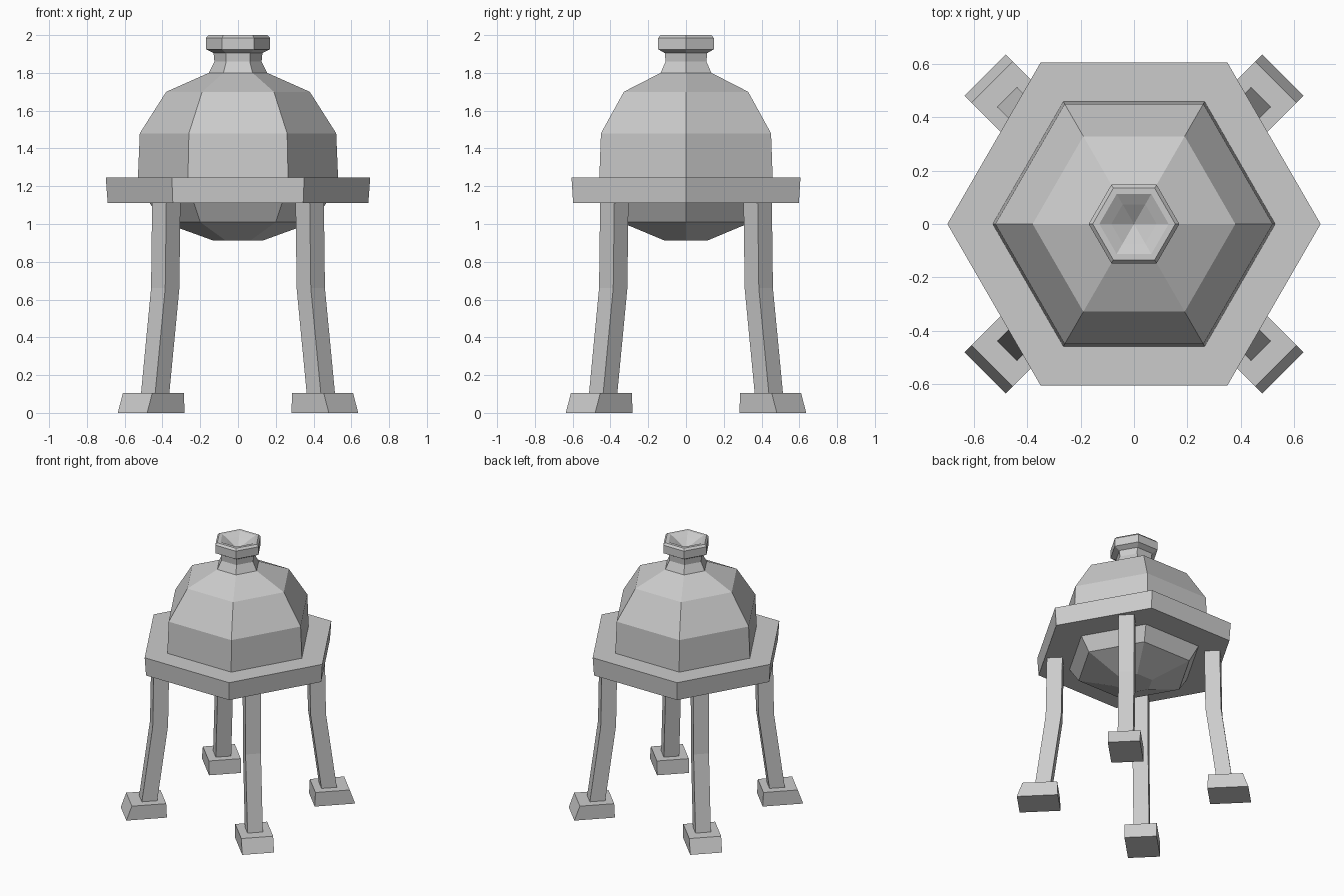
import bpy
import bmesh
from math import cos, sin, pi
from mathutils import Matrix, Vector

cube = bpy.data.objects.get("Cube")
if cube:
    bpy.data.objects.remove(cube, do_unlink=True)

grey = bpy.data.materials.new("plain_grey")
grey.use_nodes = True
colour = (0.6, 0.6, 0.6, 1)
grey.diffuse_color = colour
grey.node_tree.nodes["Principled BSDF"].inputs["Base Color"].default_value = colour


def add_object(name, bm):
    bmesh.ops.recalc_face_normals(bm, faces=bm.faces)
    mesh = bpy.data.meshes.new(name)
    bm.to_mesh(mesh)
    bm.free()
    mesh.materials.append(grey)
    obj = bpy.data.objects.new(name, mesh)
    bpy.context.collection.objects.link(obj)
    return obj


def loft(name, rings, closed=False):
    """Skin a list of point loops; cap both ends, or join last to first."""
    bm = bmesh.new()
    loops = [[bm.verts.new(p) for p in ring] for ring in rings]
    pairs = list(zip(loops, loops[1:]))
    if closed:
        pairs.append((loops[-1], loops[0]))
    else:
        bm.faces.new(loops[0])
        bm.faces.new(loops[-1])
    for low, high in pairs:
        for i in range(len(low)):
            j = (i + 1) % len(low)
            bm.faces.new((low[i], low[j], high[j], high[i]))
    bmesh.ops.remove_doubles(bm, verts=bm.verts, dist=0.0005)
    return add_object(name, bm)


def hexagon(r, z):
    return [Vector((r * cos(i * pi / 3), r * sin(i * pi / 3), z)) for i in range(6)]


def box_ring(inner, outer, half_width, z):
    return [Vector((inner, -half_width, z)), Vector((outer, -half_width, z)),
            Vector((outer, half_width, z)), Vector((inner, half_width, z))]


# Six-sided kettle parts, as (radius, height) profiles
profiles = {
    "rounded_underside": [(0.13, 0.912), (0.4, 1.01), (0.47, 1.115)],
    "wide_flange": [(0.69, 1.11), (0.70, 1.245)],
    "dome": [(0.53, 1.243), (0.52, 1.48), (0.38, 1.70), (0.155, 1.80)],
    "neck": [(0.155, 1.80), (0.125, 1.86), (0.13, 1.91)],
}
for name, profile in profiles.items():
    loft(name, [hexagon(r, z) for r, z in profile])

# Collar with a funnel-shaped opening
collar = [(0.13, 1.905), (0.17, 1.925), (0.17, 1.985), (0.155, 2.0),
          (0.13, 2.0), (0.085, 1.975), (0.0, 1.92)]
loft("collar", [hexagon(r, z) for r, z in collar + [(0.0, 1.905)]], closed=True)

# Four bent legs with splayed feet on the diagonals
half = 0.053
leg_path = [(0.622, 0.09), (0.545, 0.66), (0.537, 1.12)]
sides = {"front_left": -1, "back_left": 1, "back_right": 3, "front_right": 5}
for side, quarter in sides.items():
    turn = Matrix.Rotation(quarter * pi / 4, 3, "Z")
    leg = [box_ring(r - half, r + half, half, z) for r, z in leg_path]
    foot = [box_ring(0.51, 0.79, 0.11, 0), box_ring(0.515, 0.752, 0.11, 0.105)]
    for part, rings in (("leg", leg), ("foot", foot)):
        loft(f"{side}_{part}", [[turn @ p for p in ring] for ring in rings])
